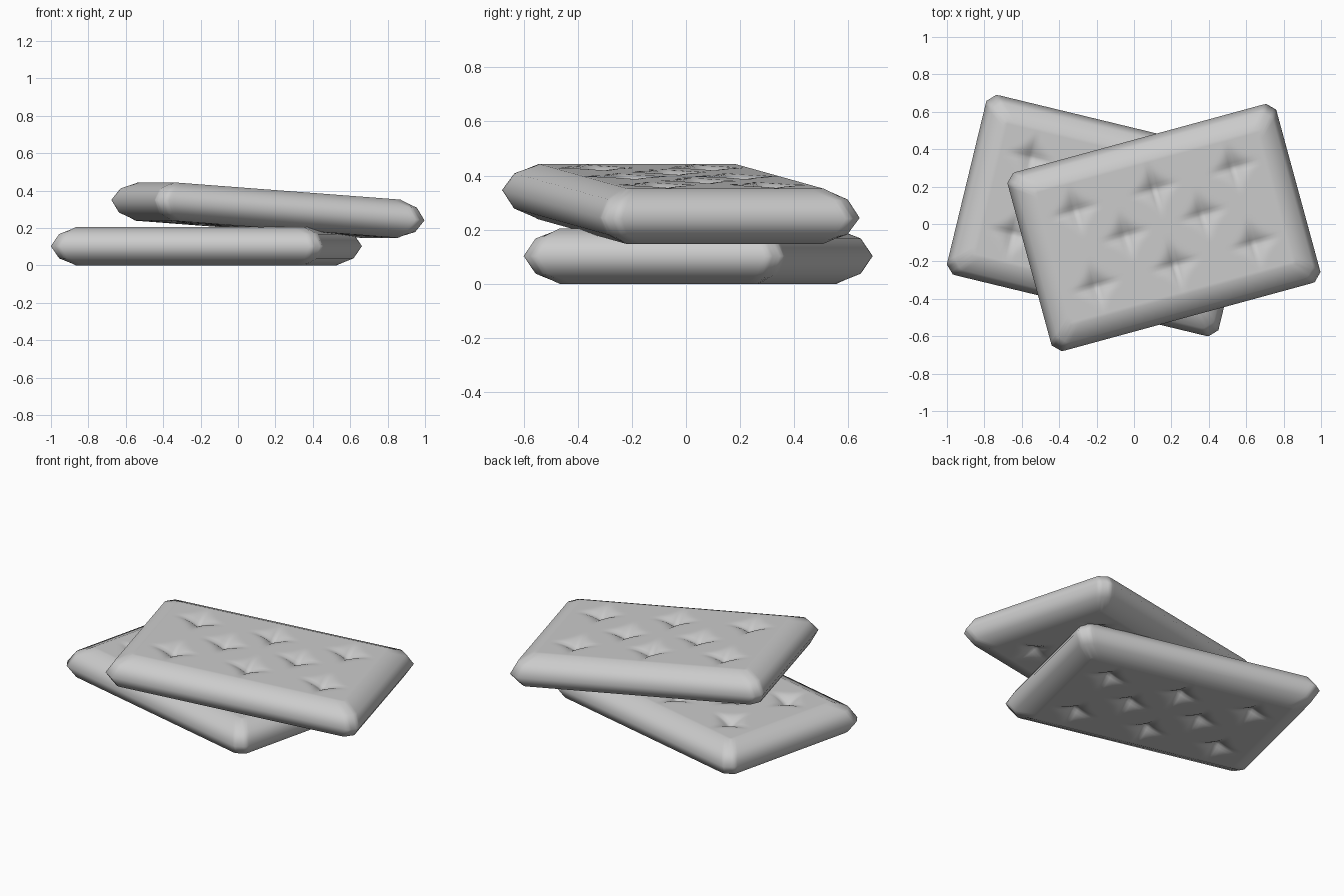
import bpy, bmesh, math
from mathutils import Matrix

cube = bpy.data.objects.get("Cube")
if cube:
    bpy.data.objects.remove(cube, do_unlink=True)

# One plain fabric colour
fabric = bpy.data.materials.new("grey_fabric")
fabric.use_nodes = True
grey = (0.6, 0.6, 0.6, 1)
fabric.diffuse_color = grey
fabric.node_tree.nodes["Principled BSDF"].inputs["Base Color"].default_value = grey

HALF_X, HALF_Y, HALF_Z = 0.747, 0.495, 0.1025
RIM = 0.12          # width of the rounded border
CHAMFER = 0.045     # clipped corners in plan
NX, NY = 72, 44     # panel resolution

# Button positions: two rows of three, with two between them
BUTTONS = [(x, y) for x in (-0.44, 0, 0.44) for y in (-0.21, 0.21)]
BUTTONS += [(-0.215, 0.01), (0.215, 0.01)]


def dimple(x, y):
    """Depth of the star-shaped tufting at a point of the panel."""
    depth = 0
    for bx, by in BUTTONS:
        r = (abs(x - bx) ** 0.75 + abs(y - by) ** 0.75) ** (1 / 0.75)
        depth += 0.05 * max(0, 1 - r / 0.17) ** 2
    return depth


def border_point(i, j, inset, chamfer):
    """Perimeter grid point moved to a rectangle with clipped corners."""
    hx, hy = HALF_X - inset, HALF_Y - inset
    x, y = (2 * i / NX - 1) * hx, (2 * j / NY - 1) * hy
    extra = max(0, abs(x) + abs(y) - (hx + hy - chamfer)) / 2
    return (x - math.copysign(extra, x), y - math.copysign(extra, y))


def cushion(name, location, turn, tilt):
    bm = bmesh.new()
    panels = []
    # Tufted top and bottom panels
    for side in (1, -1):
        grid = {}
        for i in range(NX + 1):
            for j in range(NY + 1):
                x, y = border_point(i, j, RIM, 0)
                grid[i, j] = bm.verts.new((x, y, side * (HALF_Z - dimple(x, y))))
        for i in range(NX):
            for j in range(NY):
                bm.faces.new((grid[i, j], grid[i + 1, j],
                              grid[i + 1, j + 1], grid[i, j + 1]))
        panels.append(grid)

    # Rounded border joining the panels
    loop = [(i, 0) for i in range(NX)] + [(NX, j) for j in range(NY)]
    loop += [(NX - i, NY) for i in range(NX)] + [(0, NY - j) for j in range(NY)]
    rings = [[panels[0][p] for p in loop]]
    for inset, z in ((0.036, 0.065), (0, 0), (0.036, -0.065)):
        rings.append([bm.verts.new((*border_point(i, j, inset, CHAMFER), z))
                      for i, j in loop])
    rings.append([panels[1][p] for p in loop])
    for upper, lower in zip(rings, rings[1:]):
        for k in range(len(loop)):
            n = (k + 1) % len(loop)
            bm.faces.new((upper[k], lower[k], lower[n], upper[n]))

    bmesh.ops.recalc_face_normals(bm, faces=bm.faces)
    for face in bm.faces:
        face.smooth = True
    mesh = bpy.data.meshes.new(name)
    bm.to_mesh(mesh)
    bm.free()
    mesh.materials.append(fabric)
    obj = bpy.data.objects.new(name, mesh)
    bpy.context.collection.objects.link(obj)
    obj.matrix_world = (Matrix.Translation(location)
                        @ Matrix.Rotation(math.radians(turn), 4, "Z")
                        @ Matrix.Rotation(math.radians(tilt), 4, "Y"))
    return obj


cushion("lower_cushion", (-0.169, 0.045, HALF_Z), -13.6, 0)
cushion("upper_cushion", (0.16, -0.019, 0.295), 15.25, 4.2)
